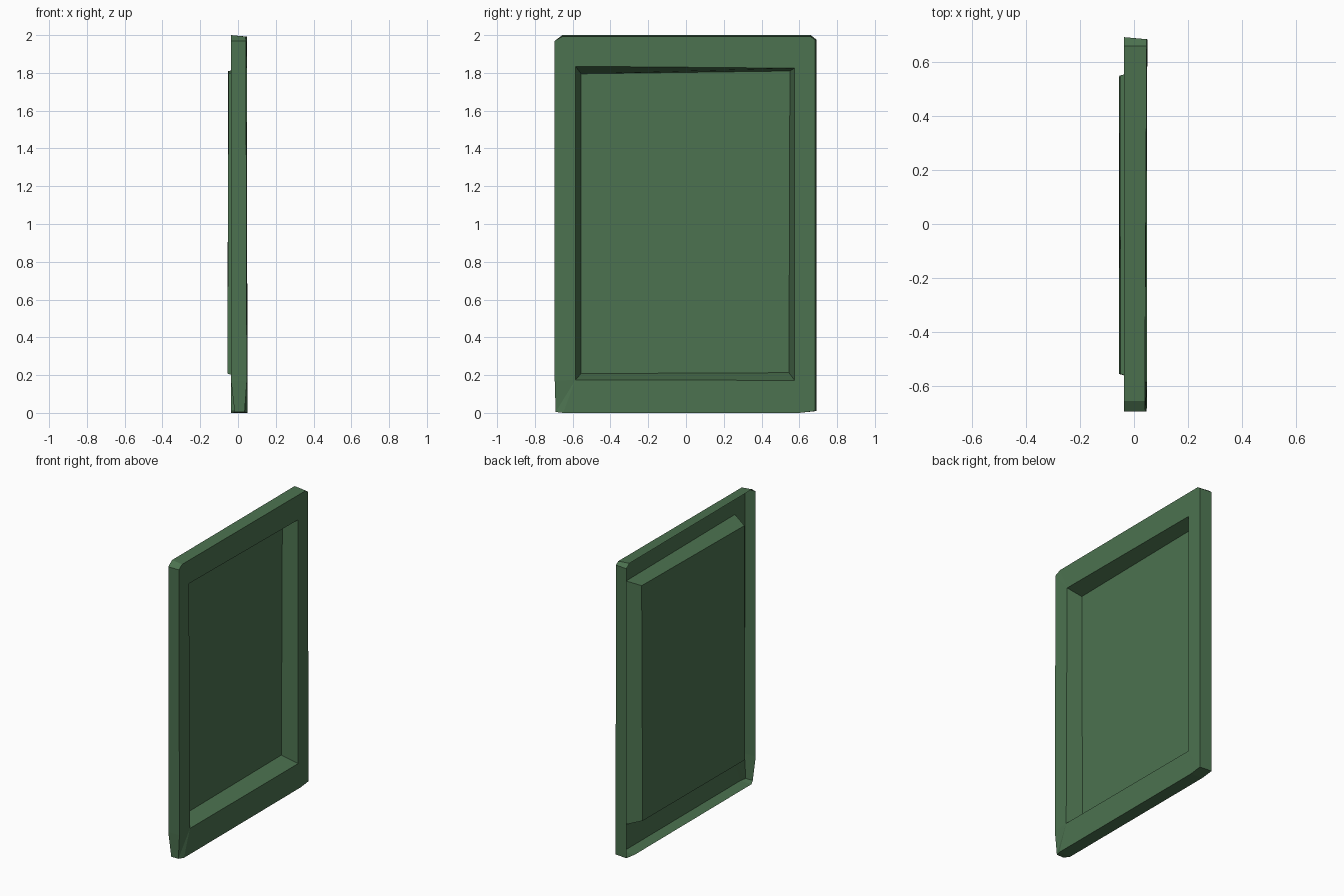
import bpy
import bmesh

cube = bpy.data.objects.get("Cube")
if cube:
    bpy.data.objects.remove(cube, do_unlink=True)

green = bpy.data.materials.new("dull_green")
green.use_nodes = True
colour = (0.072, 0.168, 0.079, 1)
green.diffuse_color = colour
green.node_tree.nodes["Principled BSDF"].inputs["Base Color"].default_value = colour


def make_object(name, bm):
    mesh = bpy.data.meshes.new(name)
    bm.to_mesh(mesh)
    bm.free()
    mesh.materials.append(green)
    obj = bpy.data.objects.new(name, mesh)
    bpy.context.collection.objects.link(obj)
    return obj


def ring(bm, points):
    return [bm.verts.new(p) for p in points]


def bridge(bm, outer, inner):
    """Join two closed rings of equal length with quads."""
    n = len(outer)
    for i in range(n):
        j = (i + 1) % n
        bm.faces.new((outer[i], outer[j], inner[j], inner[i]))


# Corners run from low -y, anticlockwise; each point is y, z, back x, front x
corners = [
    [(-.695, .17, -.037, .047), (-.69, .005, -.018, .035), (-.65, 0, -.037, .049)],
    [(.60, 0, -.037, .049), (.692, .01, -.037, .05)],
    [(.692, 1.975, -.037, .047), (.66, 2, -.037, .047)],
    [(-.655, 2, -.037, .04), (-.695, 1.97, -.037, .042)],
]
opening = [(.049, -.585, .175), (.049, .575, .172), (.047, .575, 1.825), (.042, -.585, 1.835)]
floor = [(-.056, -.555, .208), (-.056, .545, .213), (-.052, .55, 1.81), (-.05, -.555, 1.795)]

# Frame: thin pressed sheet with an open back
bm = bmesh.new()
outline = [p for corner in corners for p in corner]
back = ring(bm, [(xb, y, z) for y, z, xb, xf in outline])
# the front edge draws in slightly at the top and the +y side
front = ring(bm, [(xf, min(y, .684), min(z, 1.992)) for y, z, xb, xf in outline])
hole = ring(bm, opening)
bridge(bm, back, front)
start = 0
for c, corner in enumerate(corners):
    end = start + len(corner) - 1
    for i in range(start, end):
        bm.faces.new((front[i], front[i + 1], hole[c]))
    nxt = (c + 1) % len(corners)
    bm.faces.new((front[end], front[(end + 1) % len(front)], hole[nxt], hole[c]))
    start = end + 1
make_object("frame", bm)

# Recessed panel: sloping walls and flat floor, pressed through to the back
bm = bmesh.new()
top = ring(bm, opening)
base = ring(bm, floor)
bridge(bm, top, base)
bm.faces.new(base)
make_object("recessed_panel", bm)
